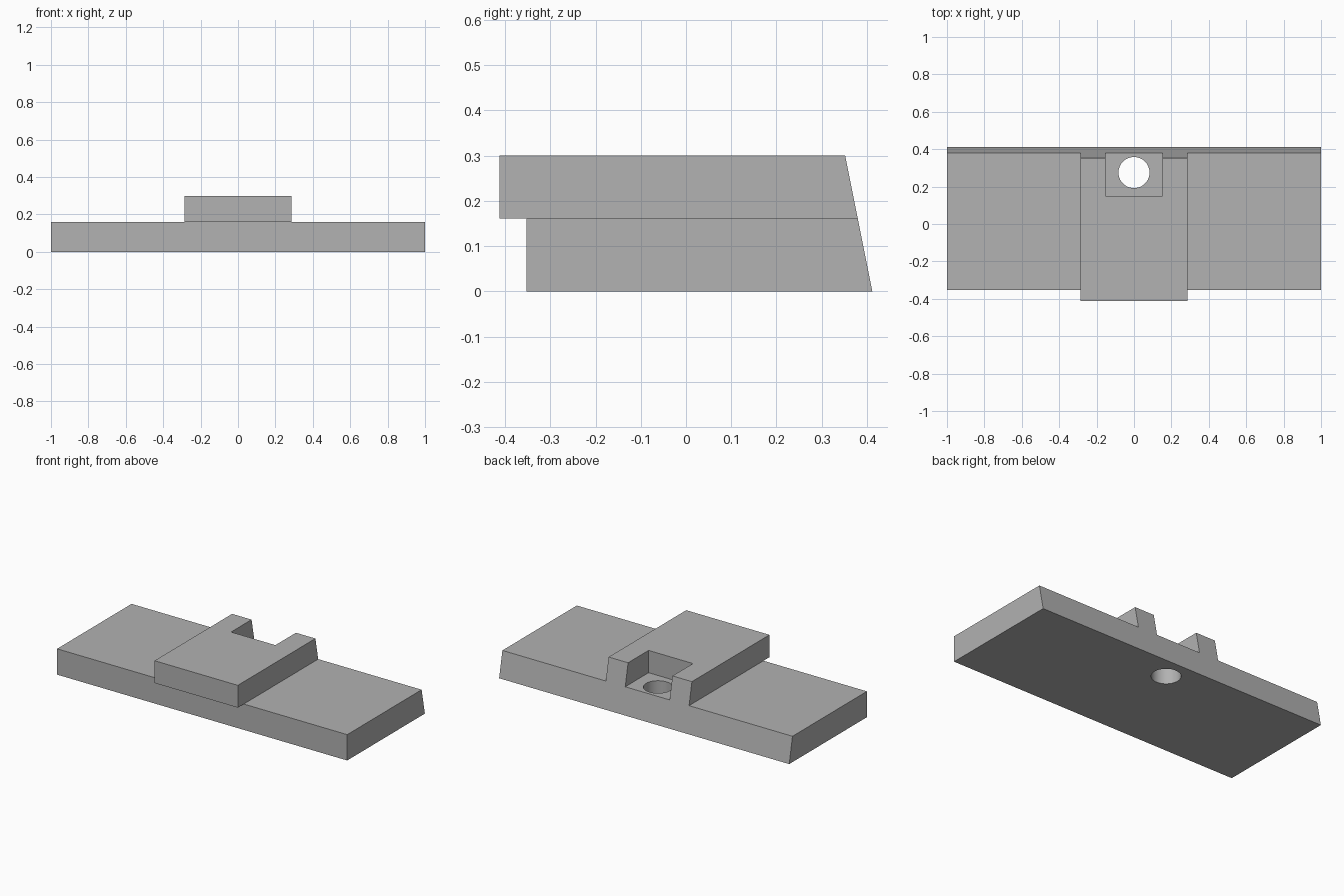
import bpy
import bmesh

if "Cube" in bpy.data.objects:
    bpy.data.objects.remove(bpy.data.objects["Cube"], do_unlink=True)

BACK, SLOPE = 0.412, 0.2
STEP, TOP = 0.161, 0.3

grey = bpy.data.materials.new("plain grey")
grey.use_nodes = True
colour = (0.445, 0.445, 0.445, 1)
grey.diffuse_color = colour
grey.node_tree.nodes["Principled BSDF"].inputs["Base Color"].default_value = colour


def back_at(z):
    return BACK - SLOPE * z


def extrude_profile(name, half_width, profile):
    """Extrude a closed (y, z) profile along x, centred on x = 0."""
    bm = bmesh.new()
    face = bm.faces.new([bm.verts.new((-half_width, y, z)) for y, z in profile])
    grown = bmesh.ops.extrude_face_region(bm, geom=[face])["geom"]
    verts = [v for v in grown if isinstance(v, bmesh.types.BMVert)]
    bmesh.ops.translate(bm, verts=verts, vec=(2 * half_width, 0, 0))
    bmesh.ops.recalc_face_normals(bm, faces=bm.faces)
    mesh = bpy.data.meshes.new(name)
    bm.to_mesh(mesh)
    bm.free()
    obj = bpy.data.objects.new(name, mesh)
    bpy.context.collection.objects.link(obj)
    mesh.materials.append(grey)
    return obj


def combine(target, other, operation):
    """Apply an exact boolean and discard the second object."""
    mod = target.modifiers.new(operation.lower(), "BOOLEAN")
    mod.operation, mod.object, mod.solver = operation, other, "EXACT"
    other.hide_render = True
    bpy.ops.object.select_all(action="DESELECT")
    bpy.context.view_layer.objects.active = target
    target.select_set(True)
    bpy.ops.object.modifier_apply(modifier=mod.name)
    bpy.data.objects.remove(other, do_unlink=True)


def block_profile(front, low, high):
    return [(front, low), (back_at(low), low), (back_at(high), high), (front, high)]


# Wide base plate with a sloping back
plate = extrude_profile("base_plate", 1.0, block_profile(-0.353, 0, STEP))

# Raised tongue overhanging the front, with a square notch at the back
tongue = extrude_profile("raised_tongue", 0.287, block_profile(-BACK, STEP, TOP))
notch = extrude_profile("notch_cutter", 0.153, [(0.15, 0.1), (0.6, 0.1), (0.6, 0.4), (0.15, 0.4)])
combine(tongue, notch, "DIFFERENCE")
combine(plate, tongue, "UNION")

# Round bolt hole through the notch floor
bpy.ops.mesh.primitive_cylinder_add(vertices=64, radius=0.083, depth=1, location=(0, 0.275, 0))
hole = bpy.context.object
hole.name = "hole_cutter"
hole.data.materials.append(grey)
combine(plate, hole, "DIFFERENCE")

plate.name = "notched_plate"
bpy.ops.object.shade_smooth_by_angle()
